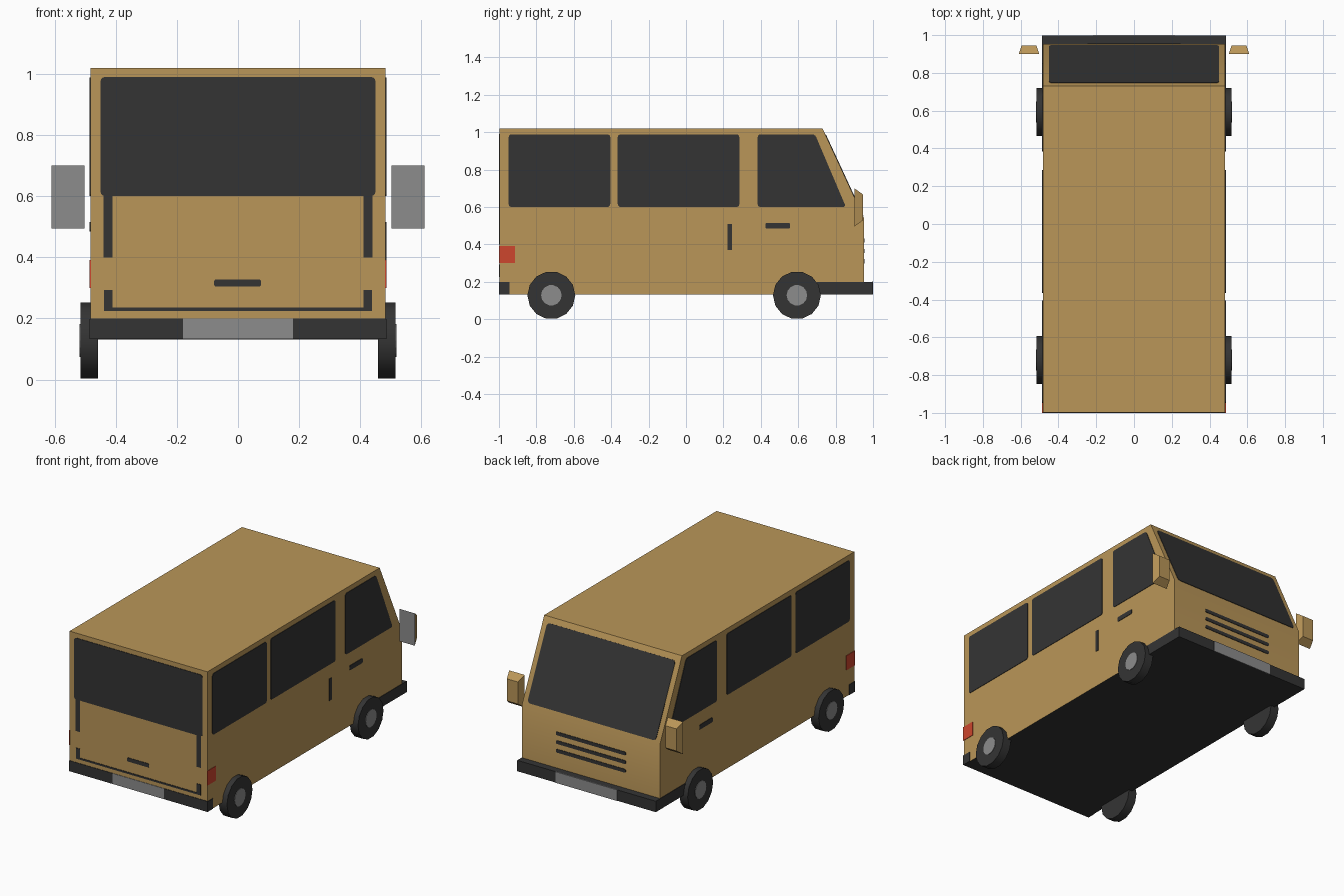
import bpy, bmesh, math
from mathutils import Vector

if "Cube" in bpy.data.objects:
    bpy.data.objects.remove(bpy.data.objects["Cube"])


def material(name, rgb):
    m = bpy.data.materials.new(name)
    m.diffuse_color = (*rgb, 1)
    m.use_nodes = True
    m.node_tree.nodes["Principled BSDF"].inputs["Base Color"].default_value = m.diffuse_color
    return m


TAN = material("tan paint", (0.49, 0.305, 0.098))
DARK = material("dark glass and rubber", (0.034, 0.034, 0.034))
GREY = material("grey metal", (0.262, 0.262, 0.262))
RED = material("red lamp", (0.61, 0.061, 0.026))

W, BOTTOM, TOP = 0.483, 0.133, 1.02      # half width, underside, roof
NOSE, SILL, BROW = 0.952, 0.54, 0.73     # nose y, windscreen base z, windscreen top y


def finish(name, bm, mats):
    bmesh.ops.recalc_face_normals(bm, faces=bm.faces)
    me = bpy.data.meshes.new(name)
    bm.to_mesh(me)
    bm.free()
    ob = bpy.data.objects.new(name, me)
    bpy.context.collection.objects.link(ob)
    for m in mats:
        me.materials.append(m)
    return ob


def smooth(ob):
    bpy.ops.object.select_all(action='DESELECT')
    ob.select_set(True)
    bpy.context.view_layer.objects.active = ob
    bpy.ops.object.shade_smooth_by_angle(angle=math.radians(30))


def prism(name, pts, depth, mat, radius=0.0):
    """Extrude an outline along a vector, optionally rounding its corners."""
    bm = bmesh.new()
    bm.faces.new([bm.verts.new(p) for p in pts])
    if radius:
        bmesh.ops.bevel(bm, geom=bm.verts[:], offset=radius, segments=3,
                        profile=0.5, affect='VERTICES')
    ext = bmesh.ops.extrude_face_region(bm, geom=bm.faces[:])
    moved = [g for g in ext["geom"] if isinstance(g, bmesh.types.BMVert)]
    bmesh.ops.translate(bm, verts=moved, vec=depth)
    return finish(name, bm, [mat])


def rect(a0, a1, b0, b1):
    return [(a0, b0), (a1, b0), (a1, b1), (a0, b1)]


def side_plate(name, pts, mat, sides=(-1, 1), radius=0.0):
    for s in sides:
        prism(name, [(s * (W - 0.002), y, z) for y, z in pts],
              Vector((s * 0.005, 0, 0)), mat, radius)


def end_plate(name, pts, mat, y, direction, radius=0.0):
    prism(name, [(x, y - direction * 0.002, z) for x, z in pts],
          Vector((0, direction * 0.005, 0)), mat, radius)


# Body shell: side profile extruded across, dark underside
profile = [(-1 + 0.003, BOTTOM), (-1 + 0.003, TOP), (BROW, TOP), (NOSE, SILL), (NOSE, BOTTOM)]
body = prism("van_body", [(-W, y, z) for y, z in profile], Vector((2 * W, 0, 0)), TAN)
body.data.materials.append(DARK)
for f in body.data.polygons:
    if f.normal.z < -0.9:
        f.material_index = 1
smooth(body)

# Side windows, handles and lamps
side_plate("rear_side_window", rect(-0.948, -0.405, 0.60, 0.988), DARK, radius=0.015)
side_plate("middle_side_window", rect(-0.365, 0.285, 0.60, 0.988), DARK, radius=0.015)
side_plate("front_door_window", [(0.383, 0.60), (0.855, 0.60), (0.69, 0.988), (0.383, 0.988)],
           DARK, radius=0.015)
side_plate("door_handle", rect(0.425, 0.557, 0.485, 0.515), DARK, radius=0.008)
side_plate("sliding_door_handle", rect(0.223, 0.246, 0.37, 0.51), DARK, sides=(1,))
side_plate("tail_lamp", rect(-1, -0.915, 0.30, 0.392), RED)
side_plate("rear_bumper_end", rect(-1, -0.943, BOTTOM, 0.198), DARK)

# Windscreen lying on the sloped nose
slope = Vector((0, NOSE - BROW, SILL - TOP))
normal = Vector((0, -slope.z, slope.y)).normalized()
start = Vector((0, BROW, TOP)) - normal * 0.002
prism("windscreen", [start + slope * t + Vector((x, 0, 0)) for x, t in rect(-0.45, 0.45, 0.07, 0.97)],
      normal * 0.005, DARK, 0.02)

# Grille slots on the nose
for z in (0.31, 0.365, 0.42):
    end_plate("grille_slot", rect(-0.245, 0.245, z - 0.011, z + 0.011), DARK, NOSE, 1, 0.008)

# Tailgate: window, seams, handle, bumper strip and plate
BACK = -0.997
end_plate("tailgate_window", rect(-0.45, 0.45, 0.60, 0.99), DARK, BACK, -1, 0.015)
for s in (-1, 1):
    end_plate("upper_tailgate_seam", rect(s * 0.41, s * 0.44, 0.40, 0.61), DARK, BACK, -1)
    end_plate("lower_tailgate_seam", rect(s * 0.41, s * 0.438, 0.225, 0.293), DARK, BACK, -1)
end_plate("tailgate_bottom_seam", rect(-0.43, 0.43, 0.225, 0.236), DARK, BACK, -1)
end_plate("tailgate_handle", rect(-0.078, 0.075, 0.304, 0.328), DARK, BACK, -1, 0.006)
for s in (-1, 1):
    end_plate("rear_bumper", rect(s * 0.18, s * W, BOTTOM, 0.20), DARK, BACK, -1)
end_plate("rear_number_plate", rect(-0.18, 0.18, BOTTOM, 0.20), GREY, BACK, -1)

# Front bumper wrapping back to the wheels, with plate
prism("front_bumper", [(x, 0.70, z) for x, z in rect(-W - 0.003, W + 0.003, BOTTOM - 0.002, 0.20)],
      Vector((0, 0.297, 0)), DARK)
end_plate("front_number_plate", rect(-0.216, 0.216, BOTTOM - 0.002, 0.201), GREY, 0.997, 1)

# Wheels with hub discs
for s in (-1, 1):
    for y in (-0.72, 0.593):
        def ring(r, x):
            return [(x, y + r * math.cos(i * math.tau / 14), 0.128 + r * math.sin(i * math.tau / 14))
                    for i in range(14)]
        smooth(prism("wheel_tyre", ring(0.128, s * 0.458), Vector((s * 0.058, 0, 0)), DARK))
        prism("wheel_hub", ring(0.055, s * 0.513), Vector((s * 0.006, 0, 0)), GREY)

# Door mirrors: tapered shells with grey glass facing backwards
for s in (-1, 1):
    bm = bmesh.new()
    back = [bm.verts.new((s * x, 0.90, z)) for x, z in rect(0.502, 0.61, 0.495, 0.70)]
    front = [bm.verts.new((s * x, 0.945, z)) for x, z in rect(0.517, 0.595, 0.528, 0.668)]
    bm.faces.new(back).material_index = 1
    bm.faces.new(front)
    for i in range(4):
        j = (i + 1) % 4
        bm.faces.new((back[i], back[j], front[j], front[i]))
    finish("door_mirror", bm, [TAN, GREY])
